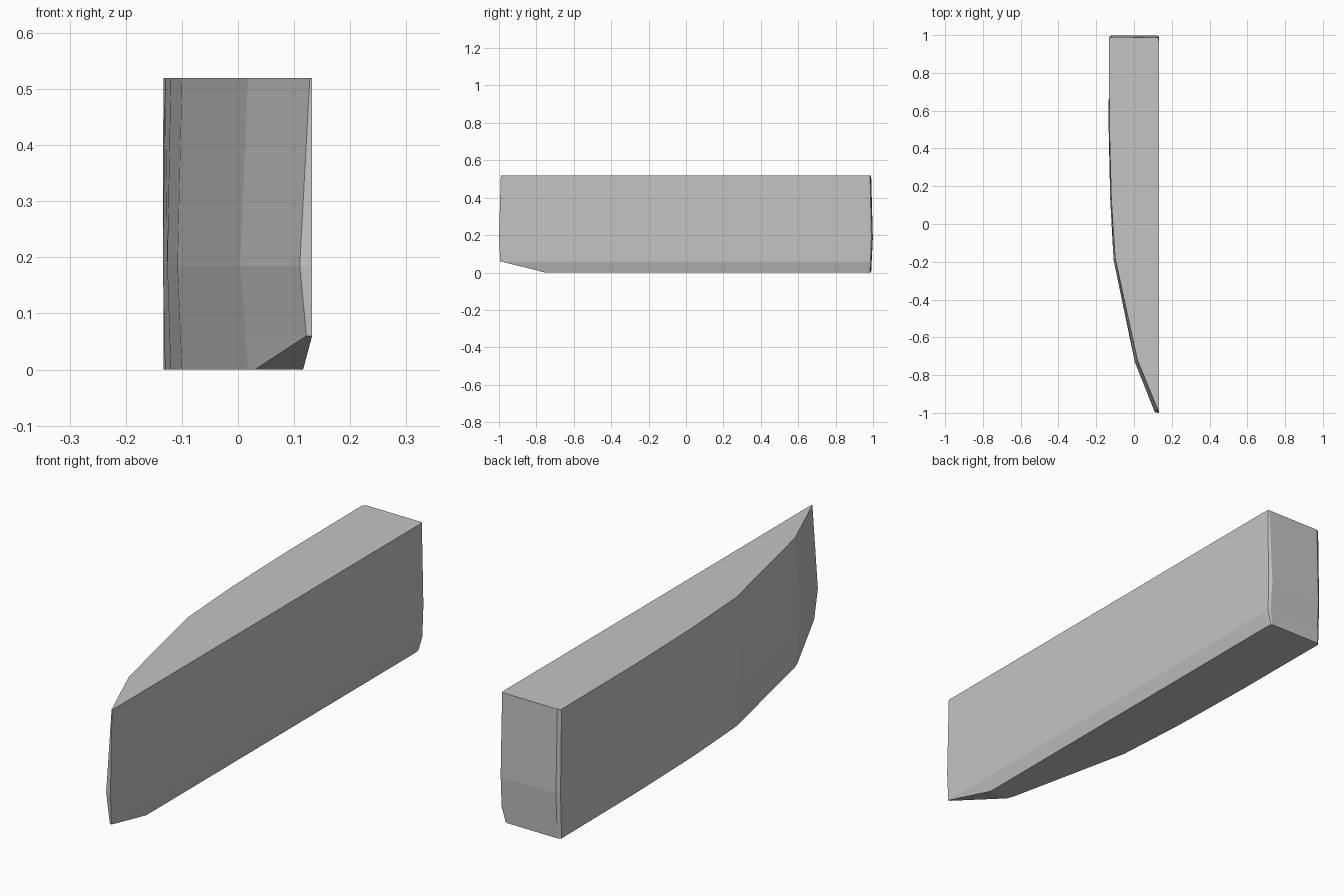
import bpy
import bmesh

old = bpy.data.objects.get("Cube")
if old:
    bpy.data.objects.remove(old, do_unlink=True)

# Plain grey material
grey = bpy.data.materials.new("plain_grey")
grey.use_nodes = True
colour = (0.55, 0.55, 0.55, 1)
grey.diffuse_color = colour
grey.node_tree.nodes["Principled BSDF"].inputs["Base Color"].default_value = colour

# Plan outline: x, y at the rim, then the outward bulge at the belly
outline = [
    (0.132, -0.99, 0, -0.01),        # front tip
    (0.128, -0.987, -0.018, -0.009),
    (0.018, -0.72, -0.014, -0.01),   # curved side
    (-0.1, -0.18, -0.008, -0.01),
    (-0.12, 0.13, -0.006, 0),
    (-0.13, 0.5, -0.004, 0),
    (-0.133, 0.982, 0, 0.006),       # back corner
    (-0.12, 0.99, 0, 0.009),
    (0.124, 0.987, -0.005, 0.012),   # other back corner
    (0.13, 0.984, 0.002, 0.007),
    (0.132, 0.955, 0, 0.02),
]
FLAT_SIDE = (0, 8, 9, 10)
LEVELS = [(0, 0), (0.06, 0.33), (0.185, 1), (0.52, 0)]  # height, bulge share


def ring(bm, z, k):
    verts = []
    for i, (x, y, dx, dy) in enumerate(outline):
        x, y = x + k * dx, y + k * dy
        if z == 0:
            if i in FLAT_SIDE:       # lower chamfer of the flat side
                x -= 0.016
            if i == 0:               # cut under the front tip
                y = -0.75
            if i == 1:
                x, y = 0.03, -0.752
        verts.append(bm.verts.new((x, y, z)))
    return verts


# Body lofted through the levels
bm = bmesh.new()
rings = [ring(bm, z, k) for z, k in LEVELS]
count = len(outline)
for low, high in zip(rings, rings[1:]):
    for i in range(count):
        j = (i + 1) % count
        bm.faces.new((low[i], low[j], high[j], high[i]))
bm.faces.new(rings[0])
bm.faces.new(rings[-1])
bmesh.ops.recalc_face_normals(bm, faces=bm.faces)

mesh = bpy.data.meshes.new("tapered_block")
bm.to_mesh(mesh)
bm.free()
mesh.materials.append(grey)
body = bpy.data.objects.new("tapered_block", mesh)
bpy.context.collection.objects.link(body)
